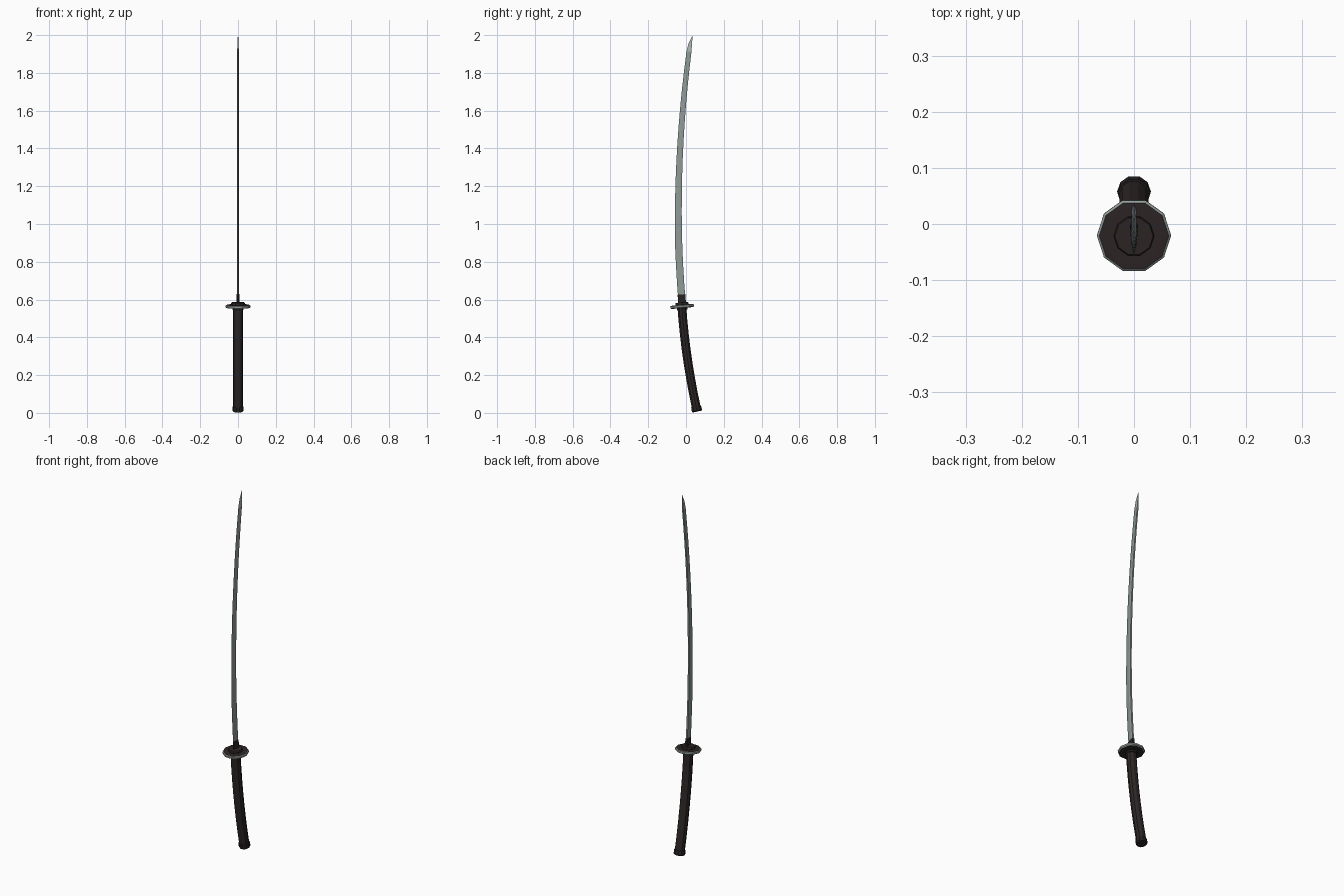
import bpy, bmesh, math

if "Cube" in bpy.data.objects:
    bpy.data.objects.remove(bpy.data.objects["Cube"])


def material(name, rgb):
    m = bpy.data.materials.new(name)
    m.diffuse_color = (*rgb, 1)
    m.use_nodes = True
    m.node_tree.nodes["Principled BSDF"].inputs["Base Color"].default_value = m.diffuse_color
    return m


DARK = material("dark lacquer", (0.026, 0.019, 0.019))
BLACK = material("black fittings", (0.019, 0.015, 0.015))
STEEL = material("blade steel", (0.27, 0.32, 0.305))
BRIGHT = material("bright tip steel", (0.40, 0.45, 0.45))
SILVER = material("rim silver", (0.30, 0.34, 0.33))


def finish(name, bm, mats):
    bmesh.ops.recalc_face_normals(bm, faces=bm.faces)
    me = bpy.data.meshes.new(name)
    bm.to_mesh(me)
    bm.free()
    for m in mats:
        me.materials.append(m)
    ob = bpy.data.objects.new(name, me)
    bpy.context.collection.objects.link(ob)
    return ob


def loft(name, rings, mats, band_mats=None):
    """Skin closed rings of points; band_mats gives a material index per band."""
    bm = bmesh.new()
    rows = [[bm.verts.new(p) for p in r] for r in rings]
    n = len(rows[0])
    for k, (a, b) in enumerate(zip(rows, rows[1:])):
        for i in range(n):
            j = (i + 1) % n
            f = bm.faces.new((a[i], a[j], b[j], b[i]))
            f.material_index = band_mats[k] if band_mats else 0
    bm.faces.new(rows[0])
    last = bm.faces.new(rows[-1])
    last.material_index = band_mats[-1] if band_mats else 0
    return finish(name, bm, mats)


def ring(y, z, slope, rx, ry, n=10):
    """n-gon around (0, y, z), normal to an axis leaning by slope = -dy/dz."""
    a = math.atan(slope)
    pts = []
    for i in range(n):
        t = 2 * math.pi * i / n
        d = ry * math.sin(t)
        pts.append((rx * math.cos(t), y + d * math.cos(a), z + d * math.sin(a)))
    return pts


# Handle axis, curving back toward the bottom
def axis(z):
    d = 0.56 - z
    return -0.022 + 0.07 * d + 0.139 * d * d, 0.07 + 0.278 * d


def tube(name, sections, mats):
    loft(name, [ring(axis(z)[0], z, axis(z)[1], rx, ry) for z, rx, ry in sections], mats)


tube("handle", [(0.03 + 0.53 * i / 7, 0.026, 0.0245) for i in range(8)], [DARK])
tube("end_cap", [(0.007, 0.026, 0.026), (0.012, 0.030, 0.029), (0.034, 0.029, 0.028)], [BLACK])


# Guard disc with a silver rim, and washers either side
def disc(name, sections, mats, bands=None):
    loft(name, [ring(-0.0205 - 0.07 * (z - 0.565), z, 0.09, r, r) for z, r in sections],
         mats, bands)


disc("guard", [(0.555, 0.053), (0.556, 0.062), (0.559, 0.0662), (0.568, 0.0662),
               (0.5715, 0.062), (0.572, 0.053)], [DARK, SILVER], [0, 1, 1, 1, 0])
disc("upper_washer", [(0.570, 0.036), (0.581, 0.036), (0.585, 0.034)], [DARK])
disc("lower_washer", [(0.545, 0.028), (0.557, 0.030)], [BLACK])


# Blade: cutting edge on -y, flat spine on +y
def edge(z):
    root = 0.006 * max(0, (0.9 - z) / 0.3)
    return -0.059 + 0.074 * (z - 1.0) ** 2 + root


def blade_ring(z, thick=0.0055, grow=0.0):
    w = 0.038 - 0.012 * max(0, (z - 0.9)) / 1.015 + 2 * grow
    y = edge(z) - grow
    t = thick * (1 - 0.15 * (z - 0.6) / 1.4)
    tilt = 0.148 * (z - 1.0)
    prof = [(0, 0), (t, 0.68), (t * 0.85, 1), (-t * 0.85, 1), (-t, 0.68)]
    return [(x, y + w * v, z - tilt * w * v) for x, v in prof]


rings = [blade_ring(0.58 + (1.915 - 0.58) * i / 14) for i in range(15)]
# Tip section: the edge sweeps over to meet the spine
tip = (0, 0.035, 2.0)
for k, bulge in ((0.5, 0.005), (0.98, 0.0)):
    rings.append([(x * (1 - 0.8 * k), y + (tip[1] - y) * k - (bulge if i == 0 else 0),
                   z + (tip[2] - z) * k) for i, (x, y, z) in enumerate(rings[14])])
loft("blade", rings, [STEEL, BRIGHT], [0] * 14 + [1, 1])

# Collar at the blade root
loft("blade_collar", [blade_ring(z, 0.0075, 0.0015) for z in (0.575, 0.626)], [BLACK])
